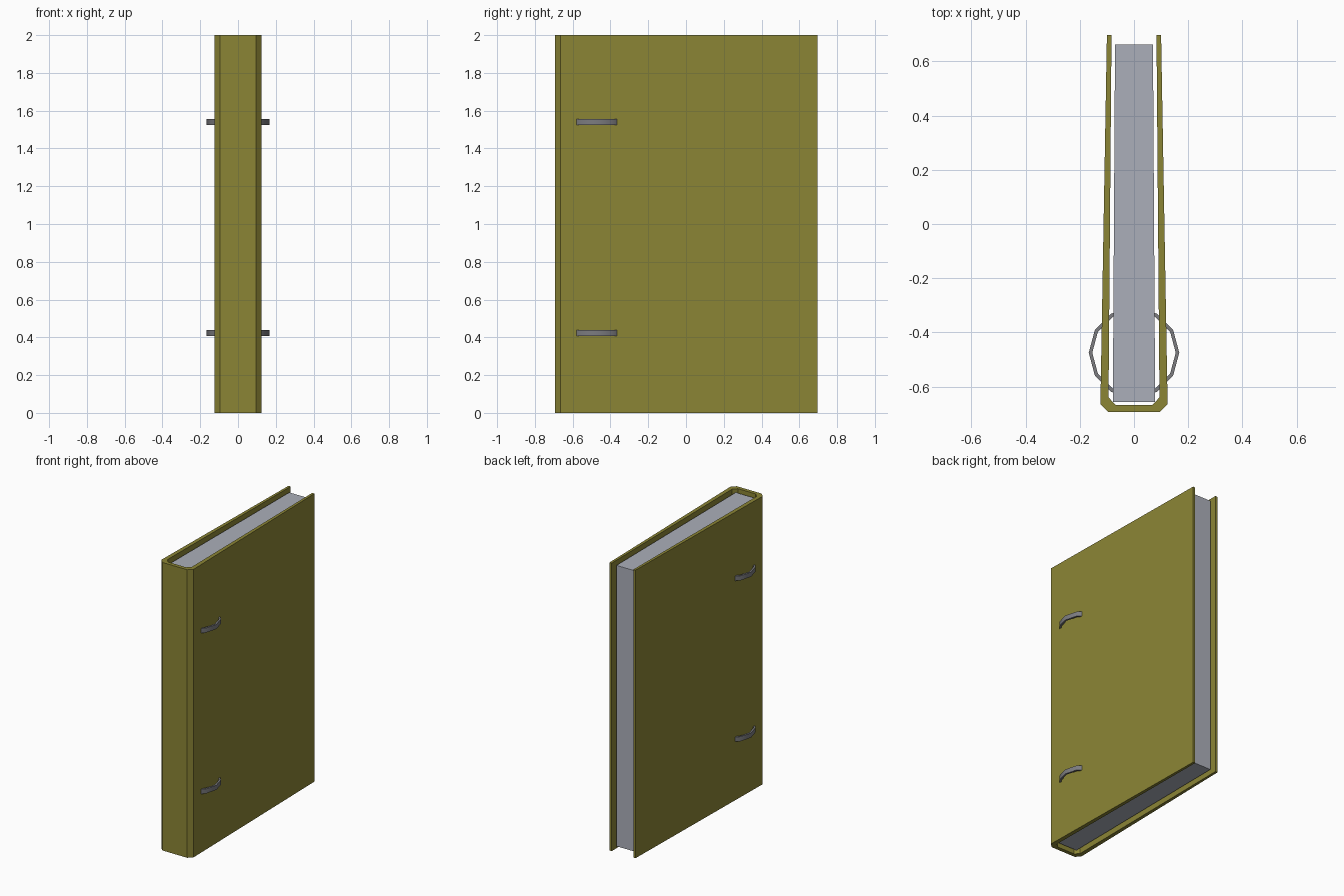
import bpy, bmesh, math

if "Cube" in bpy.data.objects:
    bpy.data.objects.remove(bpy.data.objects["Cube"])


def material(name, rgb):
    m = bpy.data.materials.new(name)
    m.diffuse_color = (*rgb, 1.0)
    m.use_nodes = True
    m.node_tree.nodes["Principled BSDF"].inputs["Base Color"].default_value = m.diffuse_color
    return m


olive = material("olive_cover", (0.26, 0.235, 0.036))
paper = material("pale_grey_paper", (0.41, 0.43, 0.49))
steel = material("grey_metal", (0.20, 0.20, 0.215))


def finish(name, bm, mat):
    bmesh.ops.recalc_face_normals(bm, faces=bm.faces[:])
    mesh = bpy.data.meshes.new(name)
    bm.to_mesh(mesh)
    bm.free()
    mesh.materials.append(mat)
    ob = bpy.data.objects.new(name, mesh)
    bpy.context.collection.objects.link(ob)
    return ob


def strip_prism(name, a, b, z0, z1, mat, closed=False):
    """Extrude the band between two matching outlines from z0 to z1."""
    bm = bmesh.new()
    rings = [[bm.verts.new((x, y, z)) for x, y in line]
             for line, z in ((a, z0), (b, z0), (b, z1), (a, z1))]
    n = len(a)
    for i in range(n if closed else n - 1):
        j = (i + 1) % n
        for k in range(4):
            p, q = rings[k], rings[(k + 1) % 4]
            bm.faces.new((p[i], p[j], q[j], q[i]))
    if not closed:
        for i in (0, n - 1):
            bm.faces.new([r[i] for r in rings])
    return finish(name, bm, mat)


def mirrored(half):
    return half + [(-x, y) for x, y in reversed(half)]


# Cover: U-shaped profile with bevelled spine corners
outer = mirrored([(0.10, 0.697), (0.124, -0.664), (0.095, -0.693)])
inner = mirrored([(0.083, 0.697), (0.094, -0.640), (0.068, -0.667)])
strip_prism("cover", outer, inner, 0.0, 2.0, olive)

# Page block: slightly tapered, recessed inside the cover
strip_prism("pages", [(-0.078, -0.657), (-0.070, 0.663)],
            [(0.078, -0.657), (0.070, 0.663)], 0.025, 1.975, paper)


# Binder rings: twelve-sided bands passing through both covers
def circle(r, cy, n=12):
    return [(r * math.cos(2 * math.pi * i / n), cy + r * math.sin(2 * math.pi * i / n))
            for i in range(n)]


for name, z in (("lower_ring", 0.424), ("upper_ring", 1.541)):
    ob = strip_prism(name, circle(0.167, -0.475), circle(0.154, -0.475),
                     z - 0.016, z + 0.016, steel, closed=True)
    bpy.ops.object.select_all(action='DESELECT')
    ob.select_set(True)
    bpy.context.view_layer.objects.active = ob
    bpy.ops.object.shade_smooth_by_angle(angle=math.radians(40))
